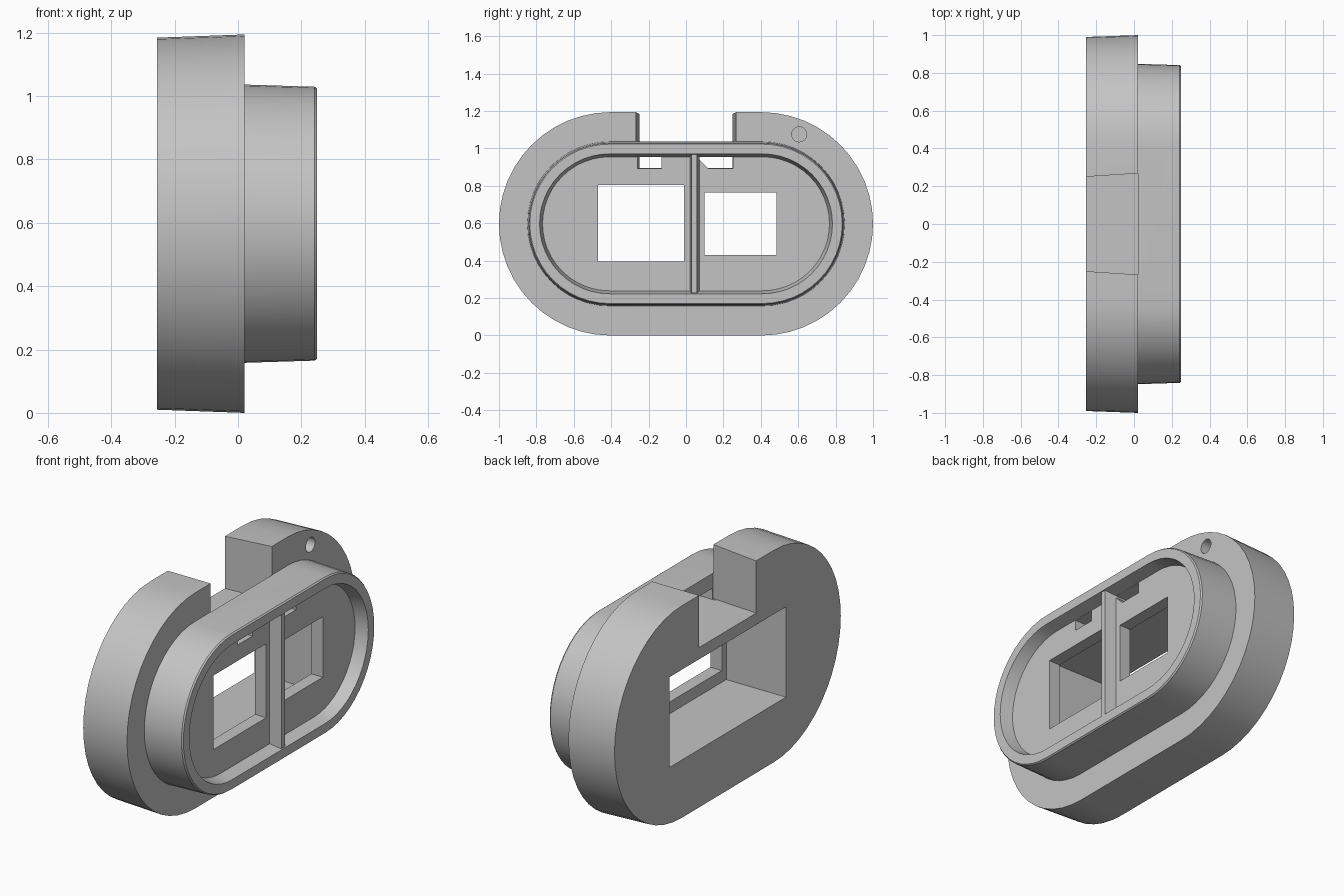
import bpy, bmesh, math

cube = bpy.data.objects.get("Cube")
if cube:
    bpy.data.objects.remove(cube, do_unlink=True)

MID = 0.597   # height of the long axis

grey = bpy.data.materials.new("plain grey")
grey.use_nodes = True
grey.diffuse_color = (0.55, 0.55, 0.55, 1)
grey.node_tree.nodes["Principled BSDF"].inputs["Base Color"].default_value = (0.55, 0.55, 0.55, 1)


def loft(name, sections):
    """Skin a solid through (x, [(y, z), ...]) sections and cap both ends."""
    bm = bmesh.new()
    rings = [[bm.verts.new((x, y, z)) for y, z in pts] for x, pts in sections]
    n = len(rings[0])
    for a, b in zip(rings, rings[1:]):
        for i in range(n):
            j = (i + 1) % n
            bm.faces.new((a[i], a[j], b[j], b[i]))
    bm.faces.new(rings[0])
    bm.faces.new(rings[-1])
    bmesh.ops.recalc_face_normals(bm, faces=bm.faces)
    mesh = bpy.data.meshes.new(name)
    bm.to_mesh(mesh)
    bm.free()
    mesh.materials.append(grey)
    obj = bpy.data.objects.new(name, mesh)
    bpy.context.collection.objects.link(obj)
    return obj


def stadium(half, radius, steps=24):
    pts = []
    for side, start in ((1, -math.pi / 2), (-1, math.pi / 2)):
        for i in range(steps + 1):
            a = start + math.pi * i / steps
            pts.append((side * half + radius * math.cos(a), MID + radius * math.sin(a)))
    return pts


def rect(y0, y1, z0, z1):
    return [(y0, z0), (y1, z0), (y1, z1), (y0, z1)]


def circle(y, z, r, n=24):
    return [(y + r * math.cos(math.tau * i / n), z + r * math.sin(math.tau * i / n)) for i in range(n)]


def select(obj):
    bpy.ops.object.select_all(action='DESELECT')
    obj.select_set(True)
    bpy.context.view_layer.objects.active = obj


def cut(target, pts0, x0, x1, pts1=None):
    tool = loft("cutter", [(x0, pts0), (x1, pts1 or pts0)])
    tool.hide_render = True
    mod = target.modifiers.new("cut", 'BOOLEAN')
    mod.operation, mod.solver, mod.object = 'DIFFERENCE', 'EXACT', tool
    select(target)
    bpy.ops.object.modifier_apply(modifier=mod.name)
    bpy.data.objects.remove(tool, do_unlink=True)


# Flanged body with drafted sides, raised collar and shallow tray
body = loft("housing", [
    (-0.255, stadium(0.403, 0.587)),
    (0.02, stadium(0.403, 0.597)),
    (0.02, stadium(0.409, 0.439)),
    (0.242, stadium(0.409, 0.432)),
    (0.25, stadium(0.409, 0.426)),
    (0.25, stadium(0.409, 0.374)),
    (0.18, stadium(0.409, 0.358)),
])

# Flared notch in the top of the flange
cut(body, rect(-0.247, 0.247, 0.895, 1.4), -0.3, 0.021, rect(-0.268, 0.268, 0.895, 1.4))
# Rear pocket and the two windows into the tray
cut(body, rect(-0.51, 0.51, 0.33, 0.83), -0.3, 0.11)
cut(body, rect(-0.47, -0.01, 0.395, 0.805), 0.05, 0.21)
cut(body, rect(0.1, 0.485, 0.43, 0.765), 0.05, 0.21)
# Small slots from the tray into the notch
cut(body, rect(-0.26, -0.13, 0.893, 0.954), 0, 0.2)
cut(body, [(0.12, 0.893), (0.25, 0.893), (0.25, 0.954), (0.07, 0.954), (0.07, 0.943)], 0, 0.2)
# Blind pin hole in the flange
cut(body, circle(0.605, 1.075, 0.04), -0.08, 0.1)

# Tapered rib dividing the tray
rib = loft("divider_rib", [
    (0.175, rect(0.02, 0.072, 0.226, 0.968)),
    (0.246, rect(0.03, 0.058, 0.226, 0.968)),
])

select(body)
bpy.ops.object.shade_smooth_by_angle(angle=math.radians(30))
